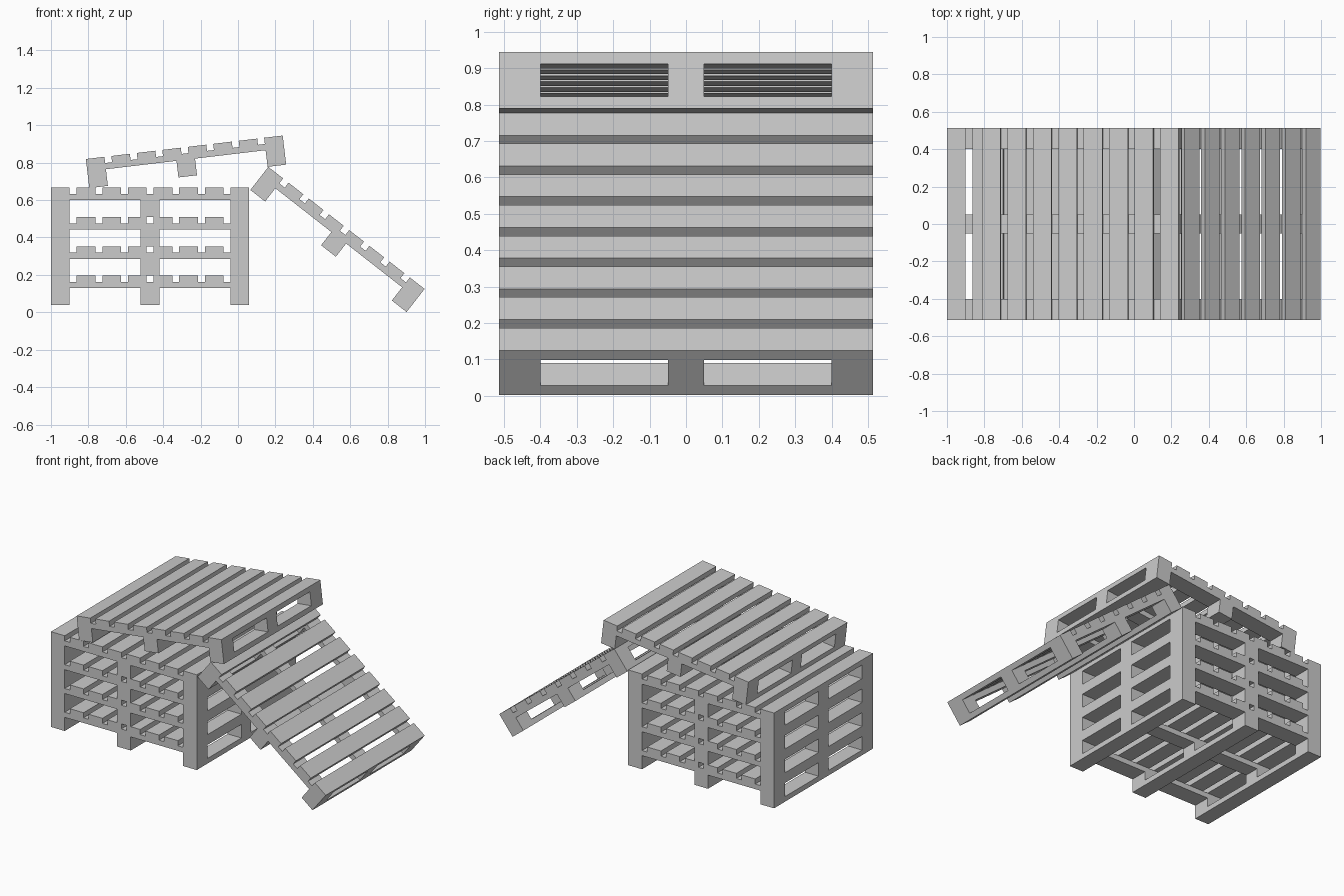
import bpy, bmesh
from math import radians
from mathutils import Matrix, Vector

cube = bpy.data.objects.get("Cube")
if cube:
    bpy.data.objects.remove(cube, do_unlink=True)

mat = bpy.data.materials.new("wood_grey")
mat.use_nodes = True
GREY = (0.6, 0.6, 0.6, 1)
mat.diffuse_color = GREY
mat.node_tree.nodes["Principled BSDF"].inputs["Base Color"].default_value = GREY

# Pallet dimensions
LENGTH, HALF_Y, HEIGHT = 1.06, 0.514, 0.1565
BOARD, THICK = 0.1, 0.0335
DECK_Z = HEIGHT - THICK
RUNNER_Z = DECK_Z - THICK
ROWS = [(-HALF_Y, -0.4), (-0.05, 0.05), (0.4, HALF_Y)]


def spread(count):
    """Start and end of evenly spaced boards along the pallet."""
    step = (LENGTH - BOARD) / (count - 1)
    return [(i * step, i * step + BOARD) for i in range(count)]


def boxes(name, spans, matrix):
    """One object made of boxes, each given as x, y and z spans."""
    bm = bmesh.new()
    for span in spans:
        low, high = (Vector(corner) for corner in zip(*span))
        size = Matrix.Diagonal((high - low).to_4d())
        size[3][3] = 1
        bmesh.ops.create_cube(bm, size=1, matrix=Matrix.Translation((low + high) / 2) @ size)
    mesh = bpy.data.meshes.new(name)
    bm.to_mesh(mesh)
    bm.free()
    mesh.materials.append(mat)
    obj = bpy.data.objects.new(name, mesh)
    obj.matrix_world = matrix
    bpy.context.scene.collection.objects.link(obj)


def pallet(name, x, z, tilt=0):
    """Pallet whose lower left edge sits at x, z, tilted up at its +x end."""
    m = Matrix.Translation((x, 0, z)) @ Matrix.Rotation(radians(-tilt), 4, 'Y')
    full = (-HALF_Y, HALF_Y)
    boxes(name + "_deck_boards", [(s, full, (DECK_Z, HEIGHT)) for s in spread(8)], m)
    boxes(name + "_runners", [((0, LENGTH), r, (RUNNER_Z, DECK_Z)) for r in ROWS], m)
    boxes(name + "_blocks", [(s, r, (THICK, RUNNER_Z)) for s in spread(3) for r in ROWS], m)
    boxes(name + "_bottom_boards", [(s, full, (0, THICK)) for s in spread(3)], m)


# Stack of four pallets
for level in range(4):
    pallet(f"stacked_pallet_{level + 1}", -1, 0.04 + level * HEIGHT)

# Loose pallets: one tilted on top, one leaning against the side
pallet("top_pallet", -0.795, 0.664, 6.8)
pallet("leaning_pallet", 0.066, 0.654, -38)
